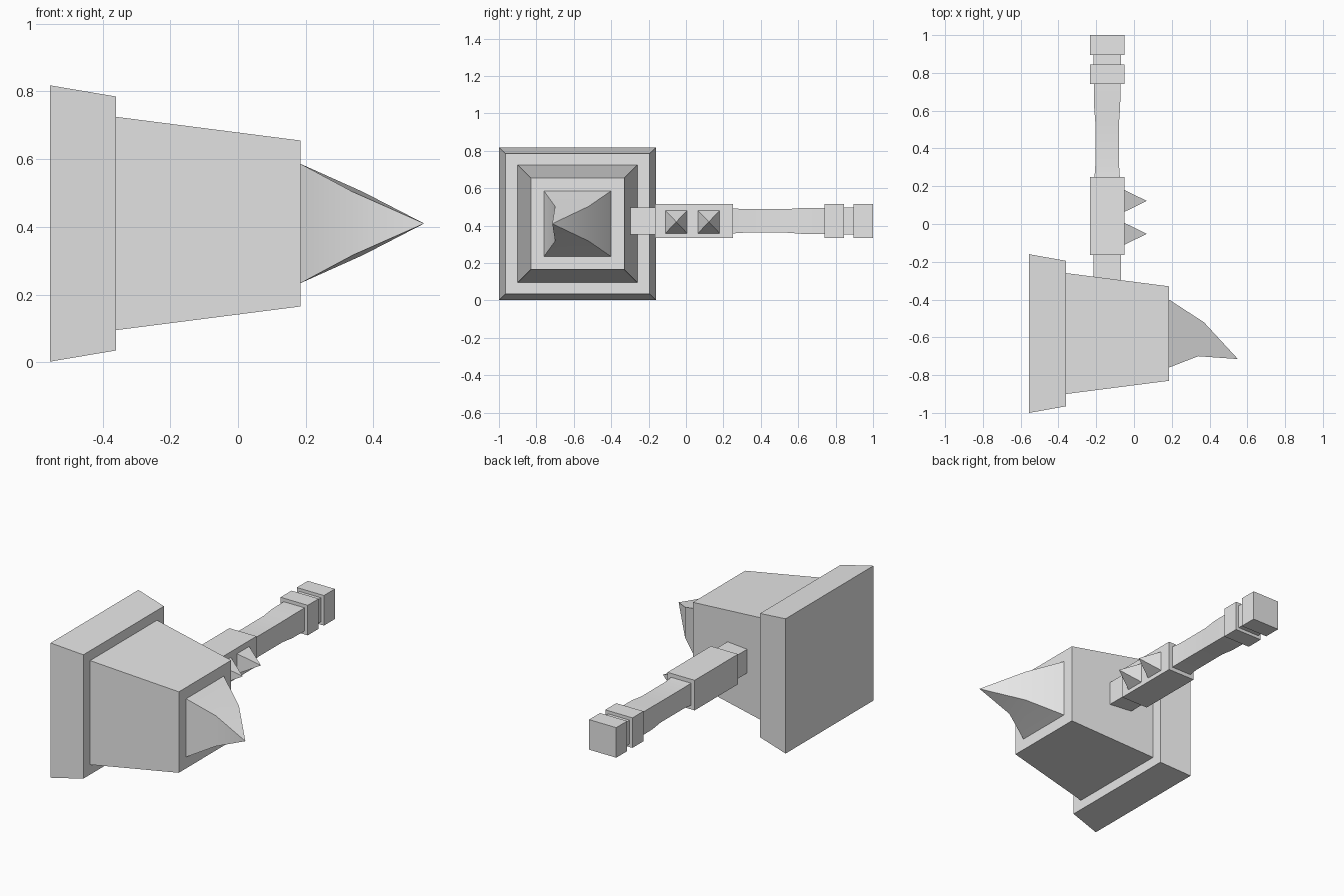
import bpy, bmesh, math

if "Cube" in bpy.data.objects:
    bpy.data.objects.remove(bpy.data.objects["Cube"], do_unlink=True)

grey = bpy.data.materials.new("plain_grey")
grey.use_nodes = True
colour = (0.8, 0.8, 0.8, 1)
grey.diffuse_color = colour
grey.node_tree.nodes["Principled BSDF"].inputs["Base Color"].default_value = colour


def loft(name, rings, tip=None):
    """Skin a run of four-point rings, closing the end with a cap or a tip."""
    bm = bmesh.new()
    rows = [[bm.verts.new(p) for p in ring] for ring in rings]
    for a, b in zip(rows, rows[1:]):
        for i in range(4):
            j = (i + 1) % 4
            bm.faces.new((a[i], a[j], b[j], b[i]))
    bm.faces.new(rows[0])
    if tip:
        point = bm.verts.new(tip)
        for i in range(4):
            bm.faces.new((rows[-1][i], rows[-1][(i + 1) % 4], point))
    else:
        bm.faces.new(rows[-1])
    bmesh.ops.recalc_face_normals(bm, faces=bm.faces)
    mesh = bpy.data.meshes.new(name)
    bm.to_mesh(mesh)
    bm.free()
    mesh.materials.append(grey)
    obj = bpy.data.objects.new(name, mesh)
    bpy.context.collection.objects.link(obj)
    bpy.ops.object.select_all(action="DESELECT")
    obj.select_set(True)
    bpy.context.view_layer.objects.active = obj
    bpy.ops.object.shade_smooth_by_angle(angle=math.radians(30))
    return obj


def ring_x(x, y0, y1, z, h):
    """Rectangle facing along x."""
    return [(x, y0, z - h), (x, y1, z - h), (x, y1, z + h), (x, y0, z + h)]


def ring_y(y, h):
    """Square around the handle axis, facing along y."""
    cx, cz = -0.142, 0.425
    return [(cx + sx * h, y, cz + sz * h)
            for sx, sz in ((-1, -1), (1, -1), (1, 1), (-1, 1))]


# Hammer head: wide back plate, tapered block and hooked beak
MID = 0.41
loft("head_plate", [ring_x(-0.555, -1, -0.16, MID, 0.408),
                    ring_x(-0.36, -0.965, -0.195, MID, 0.375)])
loft("head_block", [ring_x(-0.36, -0.90, -0.26, MID, 0.315),
                    ring_x(0.185, -0.83, -0.33, MID, 0.245)])
beak_middle = ring_x(0.34, -0.70, -0.52, MID, 0.093)
beak_middle = [(x + (0.03 if y > -0.6 else 0), y, z) for x, y, z in beak_middle]
loft("head_beak", [ring_x(0.185, -0.76, -0.40, MID, 0.176), beak_middle],
     tip=(0.55, -0.715, MID))

# Handle: alternating thin sections and thick collars
THIN, THICK = 0.072, 0.091
for name, start, end, half in (("handle_root", -0.33, -0.165, THIN),
                               ("handle_guard", -0.165, 0.25, THICK),
                               ("handle_ring", 0.74, 0.845, THICK),
                               ("handle_neck", 0.845, 0.895, THIN),
                               ("pommel", 0.895, 1.0, THICK)):
    loft(name, [ring_y(start, half), ring_y(end, half)])

# Grip with a slightly narrowed waist
loft("handle_grip", [ring_y(y, h) for y, h in
                     ((0.25, 0.067), (0.31, 0.063), (0.54, 0.063),
                      (0.62, 0.069), (0.74, 0.070))])

# Two pyramid studs on the guard
for number, y in enumerate((-0.052, 0.122), 1):
    loft(f"guard_stud_{number}",
         [ring_x(-0.051, y - 0.058, y + 0.058, 0.42, 0.061)],
         tip=(0.068, y, 0.42))
